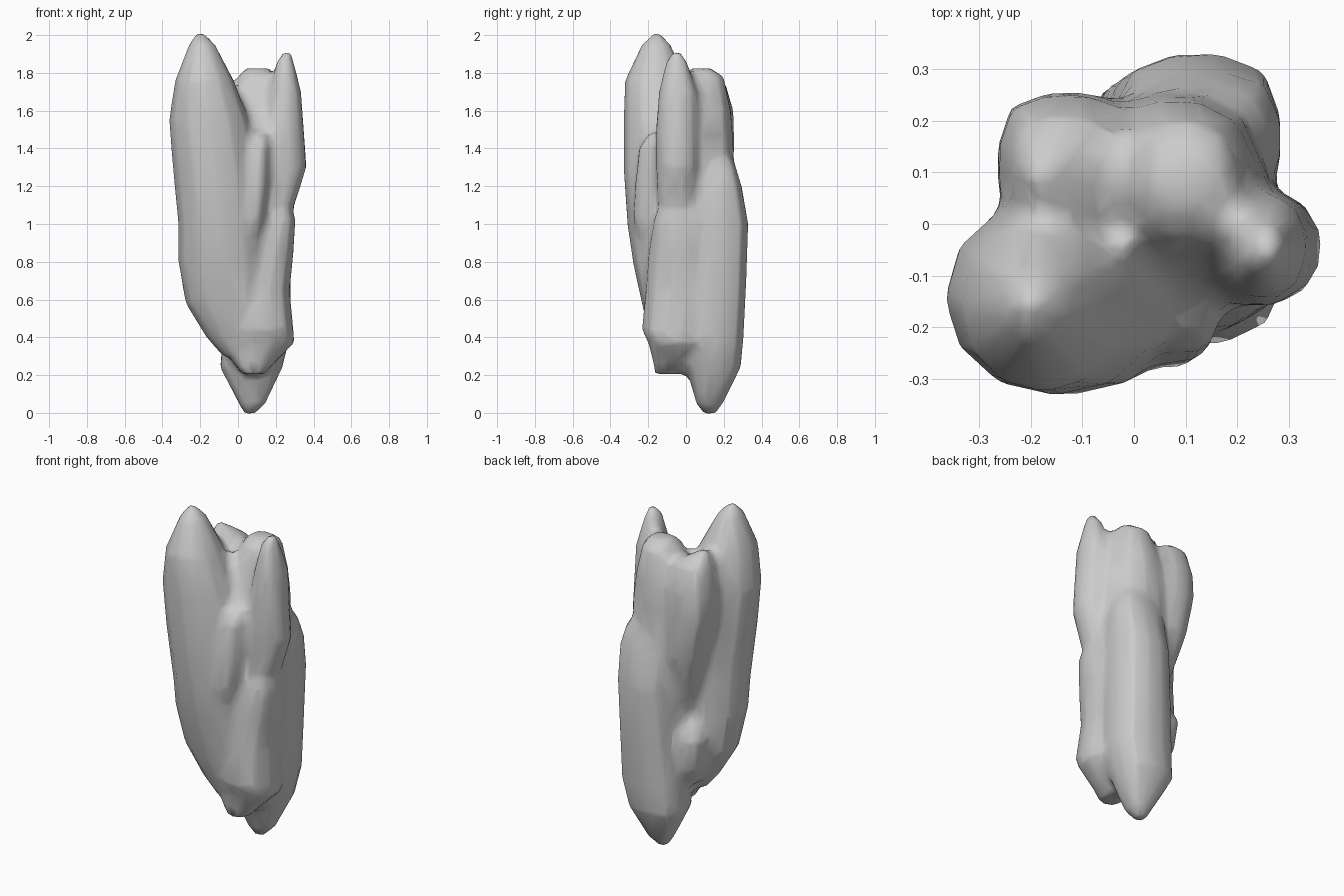
import bpy, bmesh, math

SIDES = 12


def add_lobe(bm, sections, power=2.4, turn=0.5):
    """Loft closed rounded rings given as (z, xmin, xmax, ymin, ymax)."""
    rings = []
    for z, x0, x1, y0, y1 in sections:
        ring = []
        for i in range(SIDES):
            a = 2 * math.pi * (i + turn) / SIDES
            c, s = math.cos(a), math.sin(a)
            r = (abs(c) ** power + abs(s) ** power) ** (-1 / power)
            ring.append(bm.verts.new(((x0 + x1) / 2 + (x1 - x0) / 2 * r * c,
                                      (y0 + y1) / 2 + (y1 - y0) / 2 * r * s, z)))
        rings.append(ring)
    for a, b in zip(rings, rings[1:]):
        for i in range(SIDES):
            j = (i + 1) % SIDES
            bm.faces.new((a[i], b[i], b[j], a[j]))
    bm.faces.new(rings[0])
    bm.faces.new(rings[-1][::-1])


bm = bmesh.new()

# tall left spire
add_lobe(bm, [(2.01, -.22, -.18, -.17, -.14), (1.95, -.26, -.12, -.235, -.08),
              (1.76, -.335, -.02, -.325, .01), (1.55, -.367, .06, -.332, .05),
              (1.3, -.347, .10, -.332, .07), (1.0, -.318, .14, -.312, .09),
              (.8, -.318, .17, -.282, .10), (.58, -.28, .18, -.235, .09),
              (.4, -.17, .17, -.19, .06), (.3, -.08, .12, -.15, 0)], 2.05, 0)
# right spire
add_lobe(bm, [(1.91, .24, .28, -.07, -.03), (1.86, .205, .295, -.105, .005),
              (1.7, .165, .335, -.145, .06), (1.5, .13, .35, -.16, .07),
              (1.3, .11, .365, -.16, .07), (1.1, .11, .30, -.15, .06),
              (1.0, .13, .27, -.10, .03)], 2.2)
# small front ridge
add_lobe(bm, [(1.48, .09, .15, -.20, -.10), (1.4, .05, .165, -.25, -.08),
              (1.2, .01, .16, -.27, -.08), (1.03, .01, .14, -.28, -.08),
              (.92, .03, .12, -.245, -.08), (.85, .06, .10, -.20, -.08)])
# central core
add_lobe(bm, [(1.825, .04, .17, .03, .13), (1.78, 0, .20, -.03, .20),
              (1.6, -.08, .24, -.10, .24), (1.47, -.12, .26, -.16, .25),
              (1.1, -.12, .27, -.16, .27), (.7, -.10, .25, -.15, .24),
              (.4, -.05, .2, -.08, .15)])
# back left shoulder
add_lobe(bm, [(1.815, -.20, -.16, .07, .11), (1.74, -.235, -.04, .01, .21),
              (1.6, -.262, 0, -.02, .25), (1.45, -.265, .01, -.03, .255),
              (1.2, -.21, .02, -.03, .25), (.95, -.15, .02, -.05, .18),
              (.75, -.10, 0, -.05, .12)], 3.2)
# back lower slab with the foot point
add_lobe(bm, [(1.43, .05, .17, .10, .21), (1.3, 0, .26, .06, .265),
              (1.2, -.02, .285, .03, .295),
              (1.0, -.04, .285, 0, .33), (.7, -.06, .28, -.02, .32),
              (.4, -.08, .275, -.02, .305), (.24, -.095, .235, 0, .29),
              (.05, .005, .145, .055, .195), (-.005, .035, .09, .095, .155)], 3)
# front right lower block
add_lobe(bm, [(1.12, .19, .27, -.13, .05), (1.03, .12, .305, -.17, .10),
              (.85, .02, .295, -.20, .14), (.65, -.03, .275, -.215, .14),
              (.44, -.03, .295, -.235, .10), (.37, -.04, .30, -.20, .10),
              (.27, -.03, .20, -.175, .04), (.205, .02, .14, -.165, -.02)], 2.5)
# small back left bump
add_lobe(bm, [(.78, -.15, -.09, .07, .14), (.68, -.20, -.04, 0, .19),
              (.5, -.18, 0, -.02, .18), (.38, -.12, 0, 0, .12)])

bmesh.ops.recalc_face_normals(bm, faces=bm.faces)
mesh = bpy.data.meshes.new("rock")
bm.to_mesh(mesh)
bm.free()
rock = bpy.data.objects.new("rock", mesh)
bpy.context.collection.objects.link(rock)


def voxel_remesh(name):
    m = rock.modifiers.new(name, 'REMESH')
    m.mode = 'VOXEL'
    m.voxel_size = 0.015
    m.use_smooth_shade = True


def offset(name, strength):
    m = rock.modifiers.new(name, 'DISPLACE')
    m.mid_level = 0
    m.strength = strength


# fuse the lobes, fill the clefts by growing then shrinking, soften and reduce
voxel_remesh("fuse")
offset("grow", 0.025)
voxel_remesh("refuse")
offset("shrink", -0.025)
soften = rock.modifiers.new("soften", 'SMOOTH')
soften.factor = 0.5
soften.iterations = 6
reduce = rock.modifiers.new("reduce", 'DECIMATE')
reduce.ratio = 0.04
